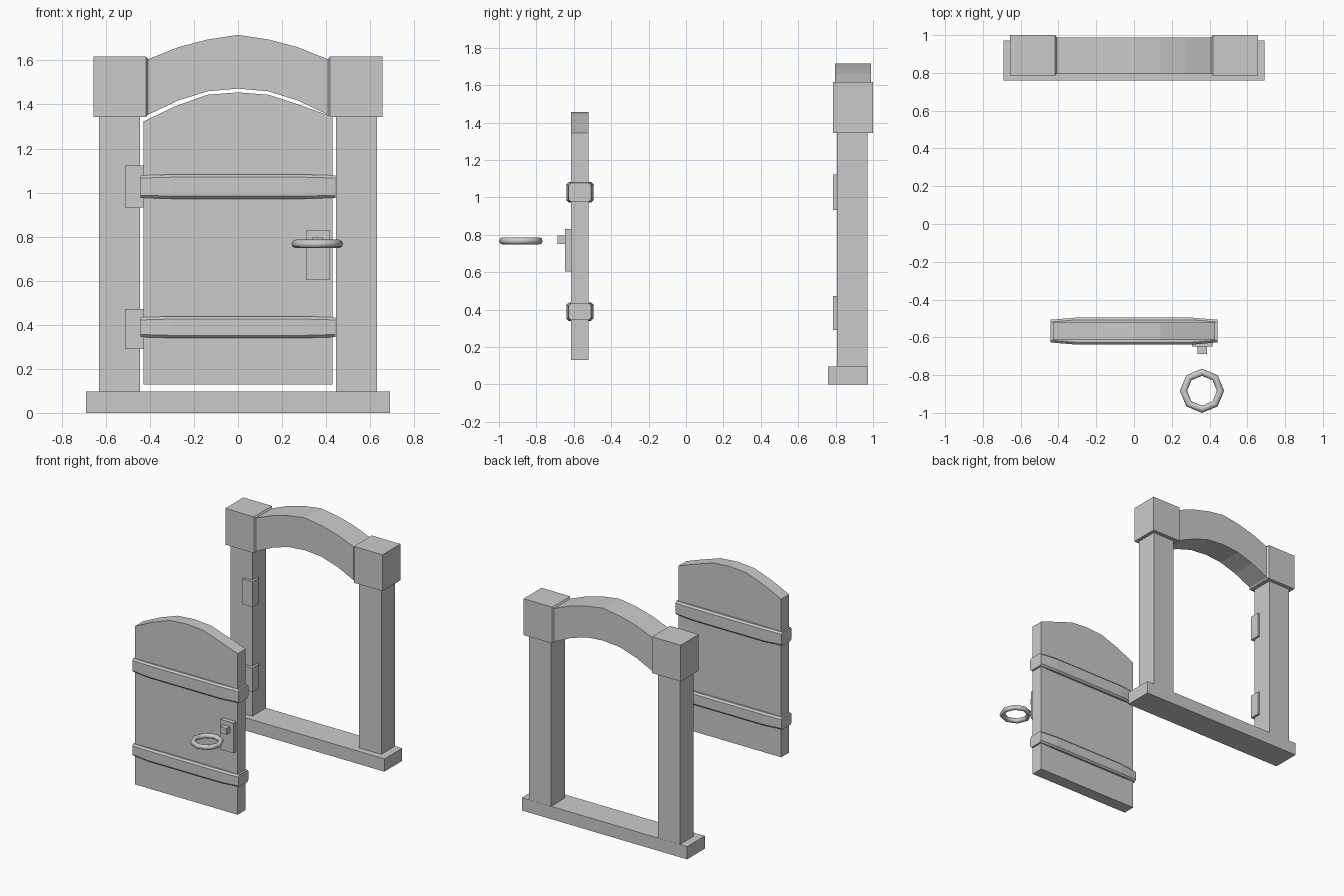
import bpy, bmesh
from math import radians

if "Cube" in bpy.data.objects:
    bpy.data.objects.remove(bpy.data.objects["Cube"])


def make(name, verts, faces):
    me = bpy.data.meshes.new(name)
    me.from_pydata(verts, [], faces)
    bm = bmesh.new()
    bm.from_mesh(me)
    bmesh.ops.recalc_face_normals(bm, faces=bm.faces)
    bm.to_mesh(me)
    bm.free()
    ob = bpy.data.objects.new(name, me)
    bpy.context.collection.objects.link(ob)
    return ob


def loft(name, rings):
    """Skin equal-length rings of points and cap both ends."""
    n = len(rings[0])
    verts = [p for r in rings for p in r]
    faces = [tuple(range(n)), tuple(range(len(verts) - n, len(verts)))]
    for i in range(len(rings) - 1):
        for j in range(n):
            k = (j + 1) % n
            faces.append((i * n + j, i * n + k, (i + 1) * n + k, (i + 1) * n + j))
    return make(name, verts, faces)


def section(x, y0, y1, z0, z1):
    return [(x, y0, z0), (x, y1, z0), (x, y1, z1), (x, y0, z1)]


def box(name, x0, x1, y0, y1, z0, z1):
    return loft(name, [section(x0, y0, y1, z0, z1), section(x1, y0, y1, z0, z1)])


# Frame: sill, posts, and capitals with a tapered inner face
box("sill", -0.69, 0.69, 0.76, 0.972, 0, 0.096)
for side, s in (("left", -1), ("right", 1)):
    box(side + "_post", s * 0.63, s * 0.446, 0.808, 0.971, 0.09, 1.36)
    loft(side + "_capital", [section(s * 0.656, 0.785, 1.0, 1.343, 1.617),
                             section(s * 0.417, 0.785, 1.0, 1.343, 1.617),
                             section(s * 0.408, 0.797, 0.988, 1.355, 1.605)])

# Arched lintel
lintel = [(0.412, 1.352, 1.604), (0.272, 1.418, 1.66), (0.138, 1.46, 1.695)]
cols = [(-x, a, b) for x, a, b in lintel] + [(0, 1.472, 1.716)] + lintel[::-1]
loft("arch_lintel", [section(x, 0.797, 0.988, a, b) for x, a, b in cols])

# Hinge blocks wrapped round the left post's inner edge
for name, z0, z1 in (("lower_hinge", 0.29, 0.472), ("upper_hinge", 0.932, 1.123)):
    box(name, -0.512, -0.43, 0.786, 0.865, z0, z1)

# Door leaf, slightly lower on the hinge side
top = [(-0.43, 1.323), (-0.287, 1.391), (-0.14, 1.444), (0, 1.455),
       (0.14, 1.444), (0.285, 1.396), (0.428, 1.345)]
loft("door_panel", [section(x, -0.615, -0.521, 0.13, z) for x, z in top])


# Chamfered straps that bulge away from the door between their ends
def strap(name, zc, h):
    rings = []
    for x, d, hh in ((-0.442, 0.06, h - 0.004), (-0.30, 0.072, h),
                     (0.30, 0.072, h), (0.442, 0.06, h - 0.004)):
        c = 0.012
        pts = [(-d + c, -hh), (d - c, -hh), (d, -hh + c), (d, hh - c),
               (d - c, hh), (-d + c, hh), (-d, hh - c), (-d, -hh + c)]
        rings.append([(x, -0.567 + y, zc + z) for y, z in pts])
    return loft(name, rings)


strap("lower_strap", 0.389, 0.049)
strap("upper_strap", 1.027, 0.055)

# Lock plate, stud and floating pull ring
box("lock_plate", 0.308, 0.415, -0.648, -0.61, 0.603, 0.83)
box("ring_stud", 0.335, 0.386, -0.687, -0.64, 0.75, 0.796)
bpy.ops.mesh.primitive_torus_add(major_segments=8, minor_segments=8,
                                 major_radius=0.098, minor_radius=0.019,
                                 location=(0.36, -0.883, 0.767))
ring = bpy.context.object
ring.name = "pull_ring"
bpy.ops.object.shade_smooth_by_angle(angle=radians(50))
